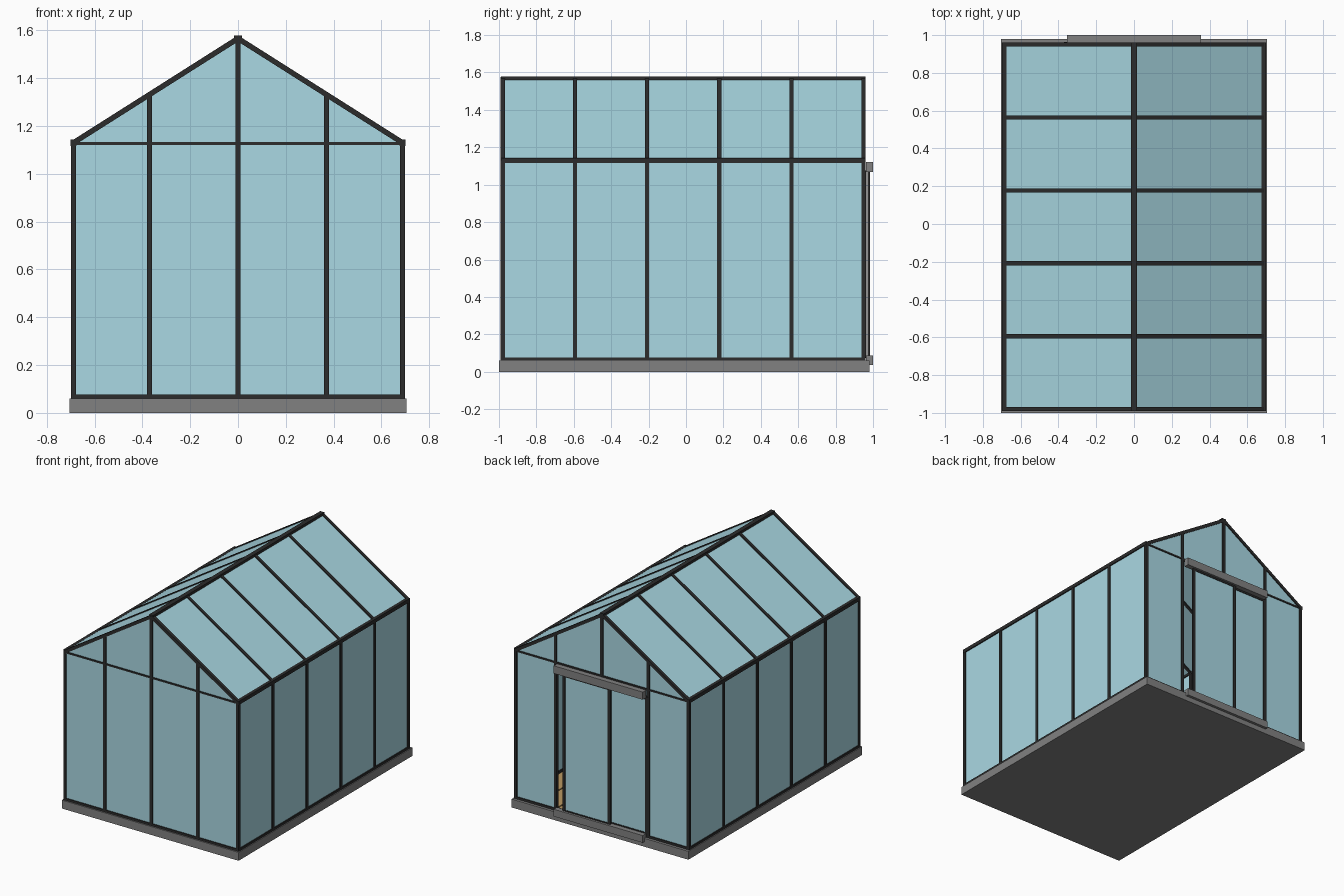
import bpy, bmesh
from mathutils import Vector, Matrix

if "Cube" in bpy.data.objects:
    bpy.data.objects.remove(bpy.data.objects["Cube"])


def material(name, rgb):
    m = bpy.data.materials.new(name)
    m.diffuse_color = (*rgb, 1)
    m.use_nodes = True
    m.node_tree.nodes["Principled BSDF"].inputs["Base Color"].default_value = m.diffuse_color
    return m


GLASS = material("glass", (0.40, 0.69, 0.77))
DARK = material("dark_frame", (0.025, 0.025, 0.025))
STONE = material("grey_base", (0.22, 0.22, 0.22))
WOOD = material("wood", (0.50, 0.32, 0.12))


def finish(name, bm, mat):
    bmesh.ops.recalc_face_normals(bm, faces=bm.faces)
    me = bpy.data.meshes.new(name)
    bm.to_mesh(me)
    bm.free()
    me.materials.append(mat)
    ob = bpy.data.objects.new(name, me)
    bpy.context.collection.objects.link(ob)
    return ob


def box(name, x, y, z, mat):
    bm = bmesh.new()
    size = [b - a for a, b in (x, y, z)]
    mid = [(a + b) / 2 for a, b in (x, y, z)]
    bmesh.ops.create_cube(bm, size=1, matrix=Matrix.Translation(mid) @ Matrix.Diagonal((*size, 1)))
    return finish(name, bm, mat)


def bars(name, segments, w=0.022, d=0.022):
    """Straight bars from a to b; w is the width across y (or x when running along y)."""
    bm = bmesh.new()
    for a, b in segments:
        a, b = Vector(a), Vector(b)
        t = (b - a).normalized()
        u = Vector((1, 0, 0)) if abs(t.y) > 0.9 else Vector((0, 1, 0))
        v = t.cross(u)
        rot = Matrix((u, v, t)).transposed().to_4x4()
        bmesh.ops.create_cube(bm, size=1, matrix=Matrix.Translation((a + b) / 2) @ rot
                              @ Matrix.Diagonal((w, d, (b - a).length, 1)))
    return finish(name, bm, DARK)


def pane(name, pts, t=0.008):
    """Glass slab of thickness t centred on a flat outline."""
    pts = [Vector(p) for p in pts]
    n = (pts[1] - pts[0]).cross(pts[2] - pts[1]).normalized() * t
    bm = bmesh.new()
    f = bm.faces.new([bm.verts.new(p - n / 2) for p in pts])
    ext = bmesh.ops.extrude_face_region(bm, geom=[f], use_keep_orig=True)
    bmesh.ops.translate(bm, vec=n, verts=[g for g in ext["geom"] if isinstance(g, bmesh.types.BMVert)])
    return finish(name, bm, GLASS)


X, P = 0.688, 0.37                 # wall half width, gable post position
YF, YB = -0.98, 0.95               # gable planes
Z0, ZE, ZR = 0.066, 1.13, 1.566    # sill, eave, ridge
roof_z = lambda x: ZR - (ZR - ZE) * abs(x) / X
stations = [YF + i * (YB - YF) / 5 for i in range(6)]

# base slab and plank floor
box("base", (-0.705, 0.705), (-1, 0.98), (0, 0.06), STONE)
n = 9
pw = 1.34 / n
for i in range(n):
    x = -0.67 + i * pw
    box(f"floor_plank_{i}", (x + 0.004, x + pw - 0.004), (-0.965, 0.935), (0.058, 0.068), WOOD)

# side walls, roof slopes, both sides
for s, side in ((-1, "left"), (1, "right")):
    x = s * X
    pane(f"{side}_wall_glass", [(x, YF, Z0), (x, YB, Z0), (x, YB, ZE), (x, YF, ZE)])
    pane(f"{side}_roof_glass", [(x, YF, ZE), (x, YB, ZE), (0, YB, ZR), (0, YF, ZR)])
    bars(f"{side}_wall_posts", [((x, y, 0.06), (x, y, ZE)) for y in stations])
    bars(f"{side}_rafters", [((x, y, ZE), (0, y, ZR)) for y in stations])
    bars(f"{side}_sill", [((x, YF, Z0), (x, YB, Z0))])
    bars(f"{side}_eave", [((x, YF - 0.01, ZE), (x, YB + 0.01, ZE))], 0.024, 0.026)
bars("ridge", [((0, YF - 0.01, ZR), (0, YB + 0.01, ZR))], 0.032, 0.026)

# front gable
pane("front_glass", [(-X, YF, Z0), (X, YF, Z0), (X, YF, ZE), (0, YF, ZR), (-X, YF, ZE)])
bars("front_posts", [((x, YF, 0.06), (x, YF, roof_z(x))) for x in (-P, 0, P)])

# back gable with doorway
for s, side in ((-1, "left"), (1, "right")):
    pane(f"back_{side}_glass", [(s * X, YB, Z0), (s * P, YB, Z0), (s * P, YB, ZE), (s * X, YB, ZE)])
pane("back_top_glass", [(-X, YB, ZE), (X, YB, ZE), (0, YB, ZR)])
bars("back_posts", [((x, YB, 0.06), (x, YB, roof_z(x))) for x in (-P, P)]
     + [((0, YB, 1.125), (0, YB, ZR))])
for y, side in ((YF, "front"), (YB, "back")):
    bars(f"{side}_sill", [((-X, y, Z0), (X, y, Z0))], 0.022, 0.02)
    bars(f"{side}_crossbar", [((-X, y, 1.126), (X, y, 1.126))], 0.02, 0.012)


# sliding doors, one slid partly open in front of the other
def door(name, x0, x1, y):
    lo, hi = 0.075, 1.075
    pane(name + "_glass", [(x0, y, lo), (x1, y, lo), (x1, y, hi), (x0, y, hi)], 0.006)
    bars(name + "_frame", [((x, y, lo), (x, y, hi)) for x in (x0, x1)]
         + [((x0, y, z), (x1, y, z)) for z in (lo + 0.01, hi - 0.01)], 0.014, 0.022)


door("outer_door", -0.075, 0.285, 0.977)
door("inner_door", -0.36, 0.0, 0.957)

# door rails
box("top_rail", (-0.355, 0.355), (0.962, 1.0), (1.067, 1.122), STONE)
box("bottom_rail", (-0.355, 0.355), (0.962, 1.0), (0.036, 0.088), STONE)
